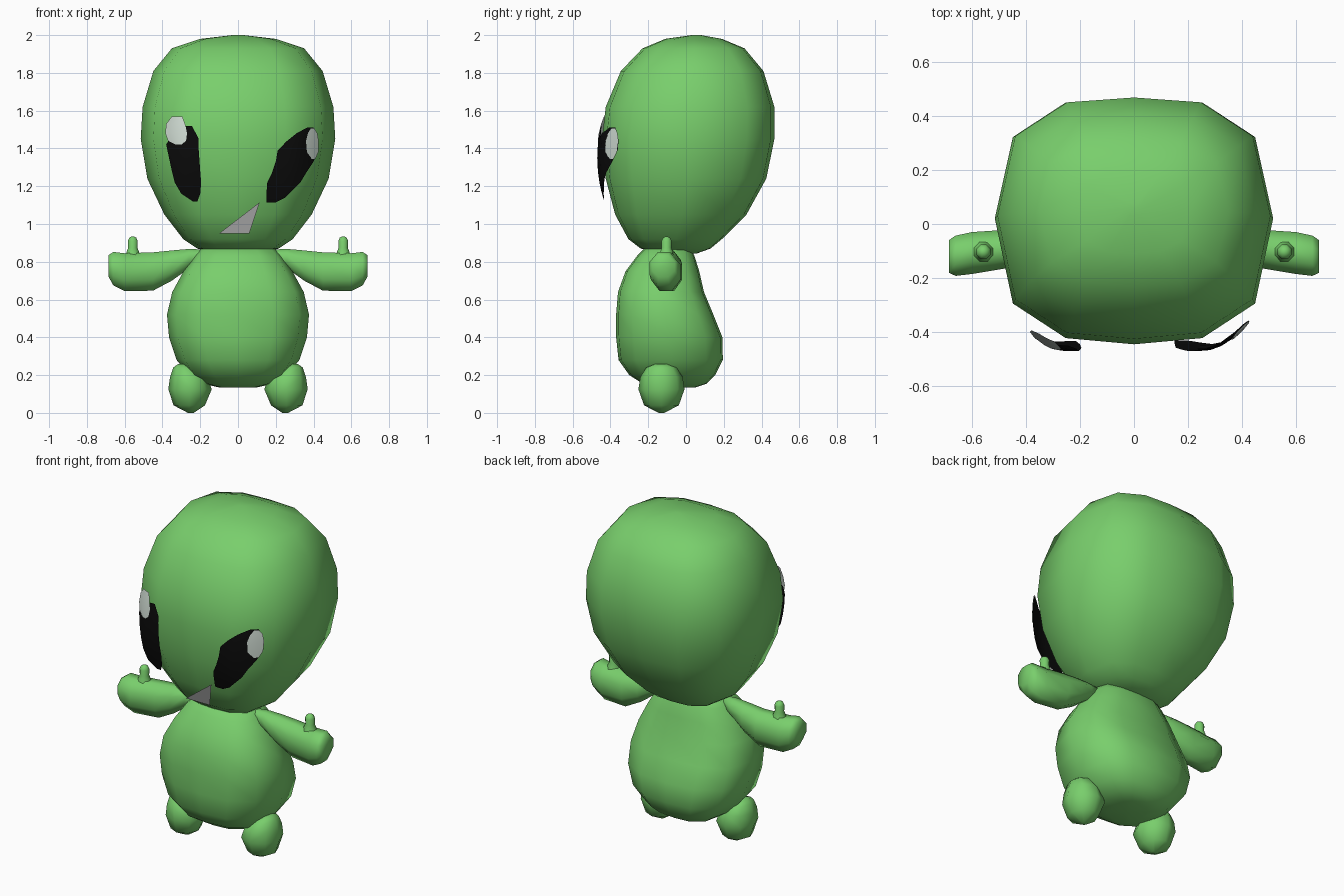
import bpy, bmesh, math
from mathutils import Vector

if "Cube" in bpy.data.objects:
    bpy.data.objects.remove(bpy.data.objects["Cube"])


def material(name, rgb):
    m = bpy.data.materials.new(name)
    m.diffuse_color = (*rgb, 1)
    m.use_nodes = True
    m.node_tree.nodes["Principled BSDF"].inputs["Base Color"].default_value = m.diffuse_color
    return m


GREEN = material("skin green", (0.19, 0.62, 0.15))
BLACK = material("eye black", (0.003, 0.003, 0.003))
PALE = material("eye highlight", (0.60, 0.68, 0.62))
GREY = material("mouth grey", (0.55, 0.55, 0.55))


def finish(name, bm, mat, angle=75, recalc=True):
    if recalc:
        bmesh.ops.recalc_face_normals(bm, faces=bm.faces)
    me = bpy.data.meshes.new(name)
    bm.to_mesh(me)
    bm.free()
    me.materials.append(mat)
    ob = bpy.data.objects.new(name, me)
    bpy.context.collection.objects.link(ob)
    bpy.ops.object.select_all(action='DESELECT')
    ob.select_set(True)
    bpy.context.view_layer.objects.active = ob
    bpy.ops.object.shade_smooth_by_angle(angle=math.radians(angle))
    return ob


def loft(name, rings, mat):
    """Skin a list of closed point rings and cap both ends with a fan."""
    bm = bmesh.new()
    loops = [[bm.verts.new(p) for p in r] for r in rings]
    n = len(loops[0])
    for a, b in zip(loops, loops[1:]):
        for i in range(n):
            j = (i + 1) % n
            bm.faces.new((a[i], a[j], b[j], b[i]))
    for end in (loops[0], loops[-1]):
        c = bm.verts.new(sum((v.co for v in end), Vector()) / n)
        for i in range(n):
            bm.faces.new((end[i], end[(i + 1) % n], c))
    return finish(name, bm, mat)


# Twelve-sided, slightly squared cross-section
HALF = [(0, 1), (.49, .96), (.87, .68), (1, .02), (.87, -.67), (.49, -.95), (0, -1)]
SECTION = HALF + [(-x, y) for x, y in HALF[-2:0:-1]]


def upright(rows):
    """Rows are height, half width, front y, back y."""
    return [[Vector((x * w, (f + b) / 2 + y * (b - f) / 2, z)) for x, y in SECTION]
            for z, w, f, b in rows]


# Head
loft("head", upright([
    (.845, .12, -.12, .06), (.87, .215, -.24, .13), (.92, .29, -.305, .19),
    (1.05, .39, -.375, .32), (1.24, .48, -.425, .425), (1.45, .515, -.445, .468),
    (1.62, .505, -.425, .468), (1.81, .448, -.345, .41), (1.93, .35, -.23, .31),
    (1.98, .20, -.11, .19), (2.0, .03, .03, .08)]), GREEN)

# Body
loft("body", upright([
    (.135, .10, -.17, .05), (.155, .19, -.23, .11), (.2, .26, -.30, .155),
    (.28, .325, -.357, .195), (.4, .365, -.37, .193), (.52, .376, -.37, .145),
    (.64, .348, -.36, .095), (.75, .288, -.32, .07), (.83, .235, -.26, .045),
    (.88, .19, -.21, .02)]), GREEN)

# Arms, thumbs and feet
OCT = [(math.cos(a), math.sin(a)) for a in (math.tau * (i + .5) / 8 for i in range(8))]
K = 1 / math.cos(math.pi / 8)
ARM = [(.19, .82, .865, -.13, -.07), (.26, .765, .868, -.145, -.05),
       (.35, .70, .86, -.155, -.03), (.45, .647, .85, -.16, -.02),
       (.60, .645, .845, -.185, -.03), (.66, .675, .852, -.192, -.043),
       (.685, .72, .835, -.18, -.06)]
THUMB = [(.82, .04, .04), (.85, .034, .034), (.875, .024, .026), (.91, .026, .027),
         (.928, .018, .018), (.934, .006, .006)]

for side, s in (("left", -1), ("right", 1)):
    loft(side + "_arm", [[Vector((s * x, (y0 + y1) / 2 + c * K * (y1 - y0) / 2,
                                  (z0 + z1) / 2 + d * K * (z1 - z0) / 2)) for c, d in OCT]
                         for x, z0, z1, y0, y1 in ARM], GREEN)
    loft(side + "_thumb", [[Vector((s * .557 + c * w * K, -.103 + d * h * K, z)) for c, d in OCT]
                           for z, w, h in THUMB], GREEN)
    # foot rows: height, centre x, half width, half depth
    foot = [(0, .25, .015, .015), (.04, .258, .083, .092), (.125, .254, .115, .122),
            (.19, .262, .098, .112), (.24, .285, .058, .08), (.26, .295, .02, .03)]
    loft(side + "_foot", [[Vector((s * (cx + c * w), -.13 + d * h, z)) for c, d in
                           ((math.cos(math.tau * i / 8), math.sin(math.tau * i / 8))
                            for i in range(8))] for z, cx, w, h in foot], GREEN)


def eye_sheet(name, rows, mat, lift=0.0, cols=5):
    """Curved sheet wrapped on the face; rows are height, x start, x end."""
    bm = bmesh.new()
    grid = []
    for z, a, b in rows:
        line = []
        for i in range(cols + 1):
            x = a + (b - a) * i / cols
            y = -.47 + 3.5 * max(0, abs(x) - .25) ** 2 + .7 * (z - 1.35) ** 2 - lift
            line.append(bm.verts.new((x, y, z)))
        grid.append(line)
    for p, q in zip(grid, grid[1:]):
        for i in range(cols):
            bm.faces.new((p[i], p[i + 1], q[i + 1], q[i]))
    return finish(name, bm, mat, recalc=False)


# Uneven painted eyes and highlights
eye_sheet("right_eye", [
    (1.115, .15, .20), (1.14, .15, .25), (1.18, .152, .29), (1.22, .155, .33),
    (1.27, .18, .36), (1.33, .20, .40), (1.39, .21, .425), (1.44, .26, .425),
    (1.48, .31, .415), (1.51, .365, .40)], BLACK)
eye_sheet("left_eye", [
    (1.12, -.24, -.215), (1.16, -.30, -.2), (1.22, -.335, -.195), (1.28, -.35, -.2),
    (1.35, -.365, -.205), (1.42, -.38, -.21), (1.455, -.36, -.21), (1.465, -.30, -.215),
    (1.52, -.275, -.245)], BLACK)
eye_sheet("right_highlight", [
    (1.345, .39, .41), (1.38, .365, .425), (1.44, .36, .427), (1.48, .37, .42),
    (1.505, .385, .405)], PALE, .005)
eye_sheet("left_highlight", [
    (1.42, -.33, -.30), (1.44, -.37, -.275), (1.48, -.385, -.27), (1.53, -.38, -.28),
    (1.57, -.35, -.295)], PALE, .005)

# Mouth: one slanted triangle
bm = bmesh.new()
bm.faces.new([bm.verts.new(p) for p in
              ((-.10, -.357, .95), (.06, -.357, .95), (.115, -.42, 1.115))])
finish("mouth", bm, GREY, recalc=False)
